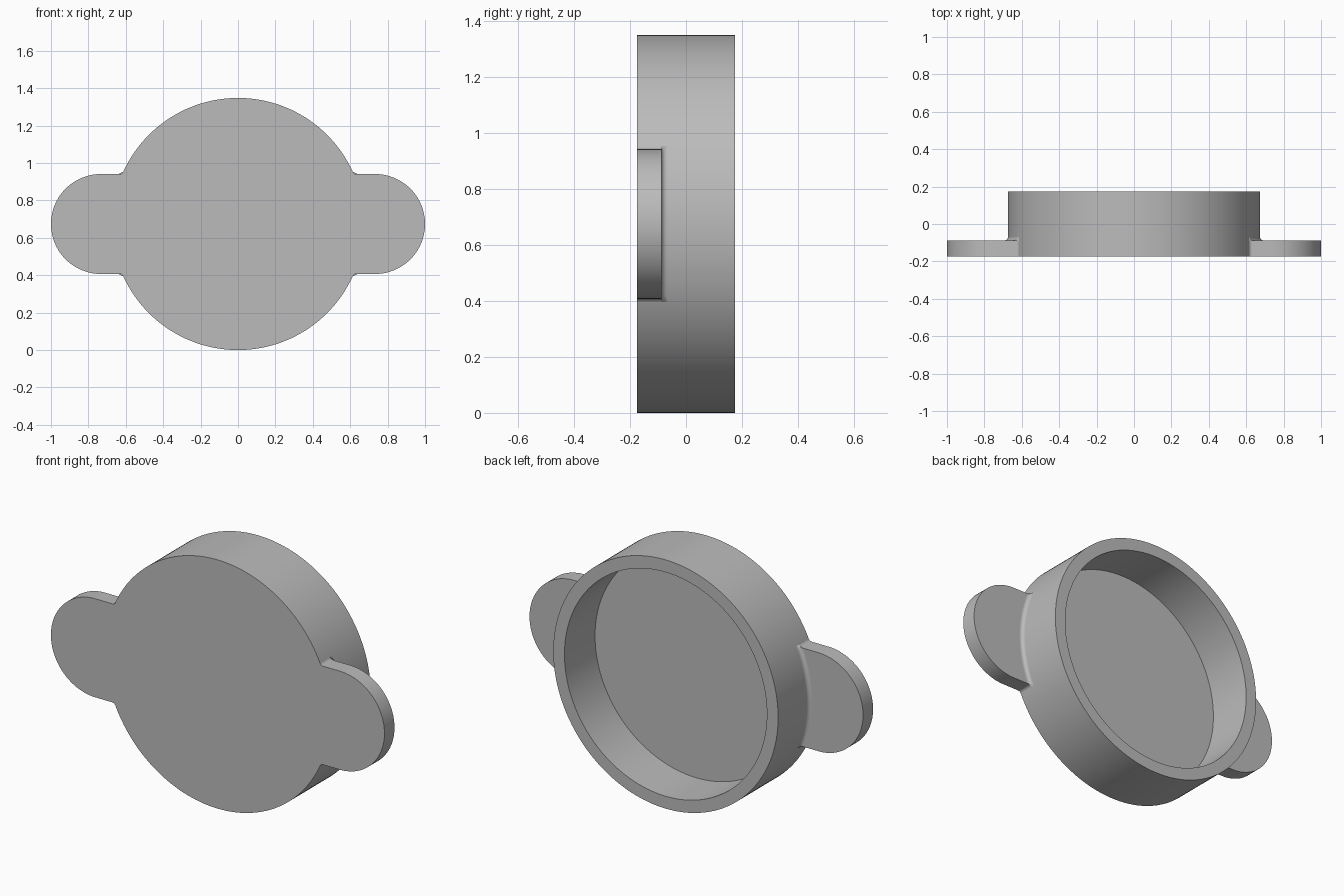
import bpy
import bmesh
from math import sin, cos, pi, sqrt, acos, asin, atan2, radians

R, INNER = 0.674, 0.607          # cup outer and inner radius
FRONT, FLOOR, BACK = -0.174, -0.088, 0.174
TAB, FILLET = 0.267, 0.02        # tab end radius and blend radius
TAB_X = 1 - TAB
SEGMENTS = 160

if "Cube" in bpy.data.objects:
    bpy.data.objects.remove(bpy.data.objects["Cube"])

grey = bpy.data.materials.new("plain grey")
grey.use_nodes = True
grey.diffuse_color = (0.5, 0.5, 0.5, 1)
grey.node_tree.nodes["Principled BSDF"].inputs["Base Color"].default_value = (0.5, 0.5, 0.5, 1)


def finish(bm, name):
    bmesh.ops.recalc_face_normals(bm, faces=bm.faces)
    mesh = bpy.data.meshes.new(name)
    bm.to_mesh(mesh)
    bm.free()
    mesh.materials.append(grey)
    mesh.shade_smooth()
    mesh.set_sharp_from_angle(angle=radians(30))
    obj = bpy.data.objects.new(name, mesh)
    bpy.context.collection.objects.link(obj)


def bridge(bm, a, b):
    """Quads between two closed loops of vertices."""
    n = len(a)
    for i in range(n):
        j = (i + 1) % n
        bm.faces.new((a[i], a[j], b[j], b[i]))


def arc(cx, cz, r, start, end, n):
    angles = [start + (end - start) * i / n for i in range(n + 1)]
    return [(cx + r * cos(t), cz + r * sin(t)) for t in angles]


# Round cup, open to the back
bm = bmesh.new()
loops = []
for r, y in ((R, FRONT), (R, BACK), (INNER, BACK), (INNER, FLOOR)):
    ring = arc(0, 0, r, 0, 2 * pi, SEGMENTS)[:-1]
    loops.append([bm.verts.new((x, y, z + R)) for x, z in ring])
for a, b in zip(loops, loops[1:]):
    bridge(bm, a, b)
bm.faces.new(loops[0])
bm.faces.new(loops[-1])
finish(bm, "cup")

# Blend between tab sides and cup wall
D = R + FILLET
blend_z = TAB + FILLET
blend_x = sqrt(D * D - blend_z * blend_z)
gamma = atan2(blend_z, blend_x)


def half_angle(rho):
    """Half the angle the tab spans at a distance rho from the cup axis."""
    if rho > sqrt(blend_x ** 2 + TAB ** 2):
        return asin(TAB / rho)
    c = (rho * rho + D * D - FILLET * FILLET) / (2 * rho * D)
    return gamma - acos(min(1, c))


def make_tab(side, name):
    bm = bmesh.new()
    # Flat tab with a rounded end
    upper = arc(blend_x, blend_z, FILLET, 1.5 * pi, pi + gamma, 8)
    lower = [(x, -z) for x, z in reversed(upper)]
    inner = arc(0, 0, R * 0.9995, gamma, -gamma, 24)[1:-1]
    outline = arc(TAB_X, 0, TAB, -pi / 2, pi / 2, 64) + upper + inner + lower
    front, back = [[bm.verts.new((side * x, y, z + R)) for x, z in outline]
                   for y in (FRONT, FLOOR)]
    bridge(bm, front, back)
    bm.faces.new(front)
    bm.faces.new(back)

    # Concave bead where the tab's back meets the cup
    section = [(R, FLOOR)]
    for i in range(9):
        t = pi / 2 * i / 8
        section.append((D - FILLET * cos(t), FLOOR + FILLET * (1 - sin(t))))
    rows = []
    for i in range(33):
        t = i / 16 - 1
        rows.append([bm.verts.new((side * r * cos(t * half_angle(r)), y,
                                   r * sin(t * half_angle(r)) + R))
                     for r, y in section])
    for a, b in zip(rows, rows[1:]):
        bridge(bm, a, b)
    bm.faces.new(rows[0])
    bm.faces.new(rows[-1])
    finish(bm, name)


make_tab(1, "left_tab")
make_tab(-1, "right_tab")
